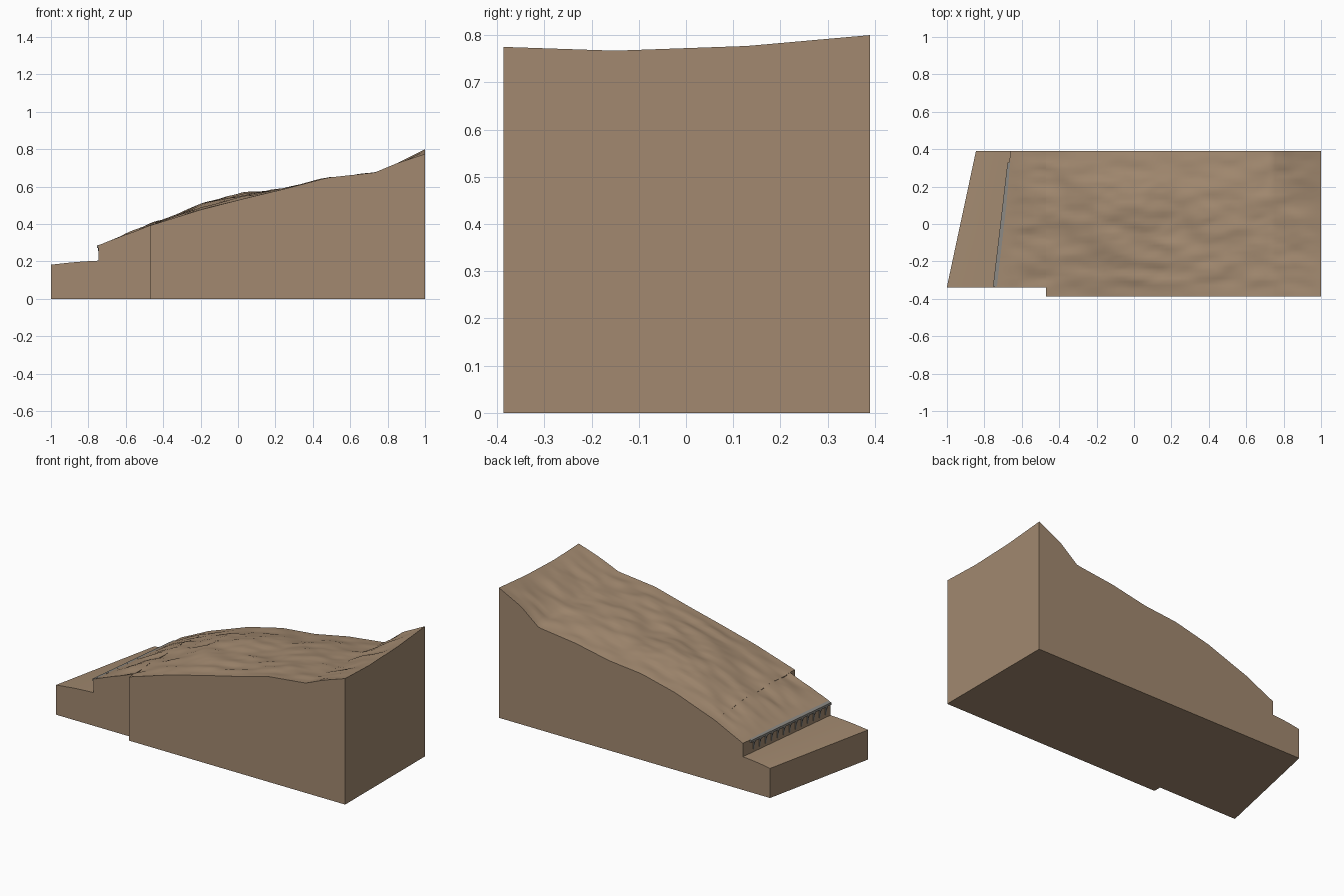
import bpy, bmesh, math
from mathutils import Vector, noise

if "Cube" in bpy.data.objects:
    bpy.data.objects.remove(bpy.data.objects["Cube"])

BACK, FRONT, FRONT_LOW = 0.39, -0.387, -0.34
NOTCH = -0.47

# Slope profiles: heights at the XS knots, for four depths
XS = [-0.73, -0.60, -0.47, -0.38, -0.20, 0.03, 0.25, 0.48, 0.73, 0.85, 1.0]
YS = [-0.387, -0.15, 0.13, 0.39]
HS = [[.285, .342, .392, .420, .476, .535, .588, .648, .675, .725, .775],
      [.285, .344, .398, .425, .500, .553, .588, .643, .668, .715, .767],
      [.285, .346, .400, .430, .507, .565, .583, .635, .655, .705, .777],
      [.287, .332, .378, .410, .475, .530, .552, .598, .628, .725, .800]]


def lerp_table(xs, vs, x):
    for i in range(len(xs) - 1):
        if x <= xs[i + 1] or i == len(xs) - 2:
            t = max(0, min(1, (x - xs[i]) / (xs[i + 1] - xs[i])))
            return vs[i] + (vs[i + 1] - vs[i]) * t


def step_x(y):
    return -0.745 + (y + 0.335) * 0.085 / 0.725


def left_x(y):
    return -1.0 + (y + 0.335) * 0.155 / 0.725


def slope_z(x, y):
    s = step_x(y)
    k = x
    if x < NOTCH:
        k = XS[0] + (x - s) / (NOTCH - s) * (NOTCH - XS[0])
    z = lerp_table(YS, [lerp_table(XS, h, k) for h in HS], y)
    # long weathered ripples, fading at the borders
    fade = max(0, min(1, (1 - x) * 8, (x - s) * 8, (BACK - y) * 12, (y - FRONT) * 12))
    n = noise.noise(Vector((x * 6, y * 15, 0.3))) * 0.011
    n += noise.noise(Vector((x * 14, y * 34, 4.7))) * 0.004
    return z + n * fade


def material(name, rgb):
    m = bpy.data.materials.new(name)
    m.diffuse_color = (*rgb, 1)
    m.use_nodes = True
    m.node_tree.nodes["Principled BSDF"].inputs["Base Color"].default_value = m.diffuse_color
    return m


def finish(bm, name, mat):
    bmesh.ops.recalc_face_normals(bm, faces=bm.faces[:])
    me = bpy.data.meshes.new(name)
    bm.to_mesh(me)
    bm.free()
    ob = bpy.data.objects.new(name, me)
    bpy.context.collection.objects.link(ob)
    me.materials.append(mat)
    return ob


earth = material("earth", (0.36, 0.25, 0.16))
stone = material("stone", (0.25, 0.24, 0.22))

# Columns of the ground: low terrace, vertical step, upper slope, widened slope
columns = [("low", i / 5) for i in range(6)]
columns += [("upper", i / 12) for i in range(13)]
columns += [("wide", i / 66) for i in range(67)]
ROWS = 40

bm = bmesh.new()
grid = []
for kind, t in columns:
    col = []
    y0 = FRONT if kind == "wide" else FRONT_LOW
    for j in range(ROWS + 1):
        y = y0 + (BACK - y0) * j / ROWS
        s = step_x(y)
        if kind == "low":
            x = left_x(y) + (s - left_x(y)) * t
            z = 0.182 + 0.022 * t + 0.003 * math.sin(math.pi * t)
        else:
            a, b = (s, NOTCH) if kind == "upper" else (NOTCH, 1.0)
            x = a + (b - a) * t
            z = slope_z(x, y)
        col.append(bm.verts.new((x, y, z)))
    grid.append(col)
for a, b in zip(grid, grid[1:]):
    for j in range(ROWS):
        bm.faces.new((a[j], b[j], b[j + 1], a[j + 1]))

# Side walls and underside
rim = [c[0] for c in grid] + grid[-1][1:] + [c[-1] for c in reversed(grid[:-1])] + grid[0][-2:0:-1]
base = [bm.verts.new((v.co.x, v.co.y, 0)) for v in rim]
for i in range(len(rim)):
    k = (i + 1) % len(rim)
    bm.faces.new((rim[i], base[i], base[k], rim[k]))
bmesh.ops.remove_doubles(bm, verts=base, dist=1e-5)
bm.faces.new([v for i, v in enumerate(base) if v.is_valid])
ground = finish(bm, "hillside", earth)
bpy.context.view_layer.objects.active = ground
ground.select_set(True)
bpy.ops.object.shade_smooth_by_angle(angle=math.radians(30))


def prism(bm, y0, y1, section):
    """Extrude an (offset from step, z) section along the step line."""
    ends = [[bm.verts.new((step_x(y) + o, y, z)) for o, z in section] for y in (y0, y1)]
    n = len(section)
    for i in range(n):
        k = (i + 1) % n
        bm.faces.new((ends[0][i], ends[0][k], ends[1][k], ends[1][i]))
    bm.faces.new(ends[0])
    bm.faces.new(ends[1][::-1])


# Stone lip along the top of the step
bm = bmesh.new()
prism(bm, -0.335, 0.33, [(-0.009, 0.272), (-0.009, 0.286), (0.012, 0.291), (0.012, 0.272)])
finish(bm, "step_lip", stone)

# Tapered ribs below the lip
bm = bmesh.new()
for i in range(13):
    y = -0.30 + i * 0.05
    prism(bm, y - 0.005, y + 0.005, [(-0.008, 0.275), (0.004, 0.275), (0.004, 0.22), (-0.001, 0.22)])
finish(bm, "step_ribs", stone)
